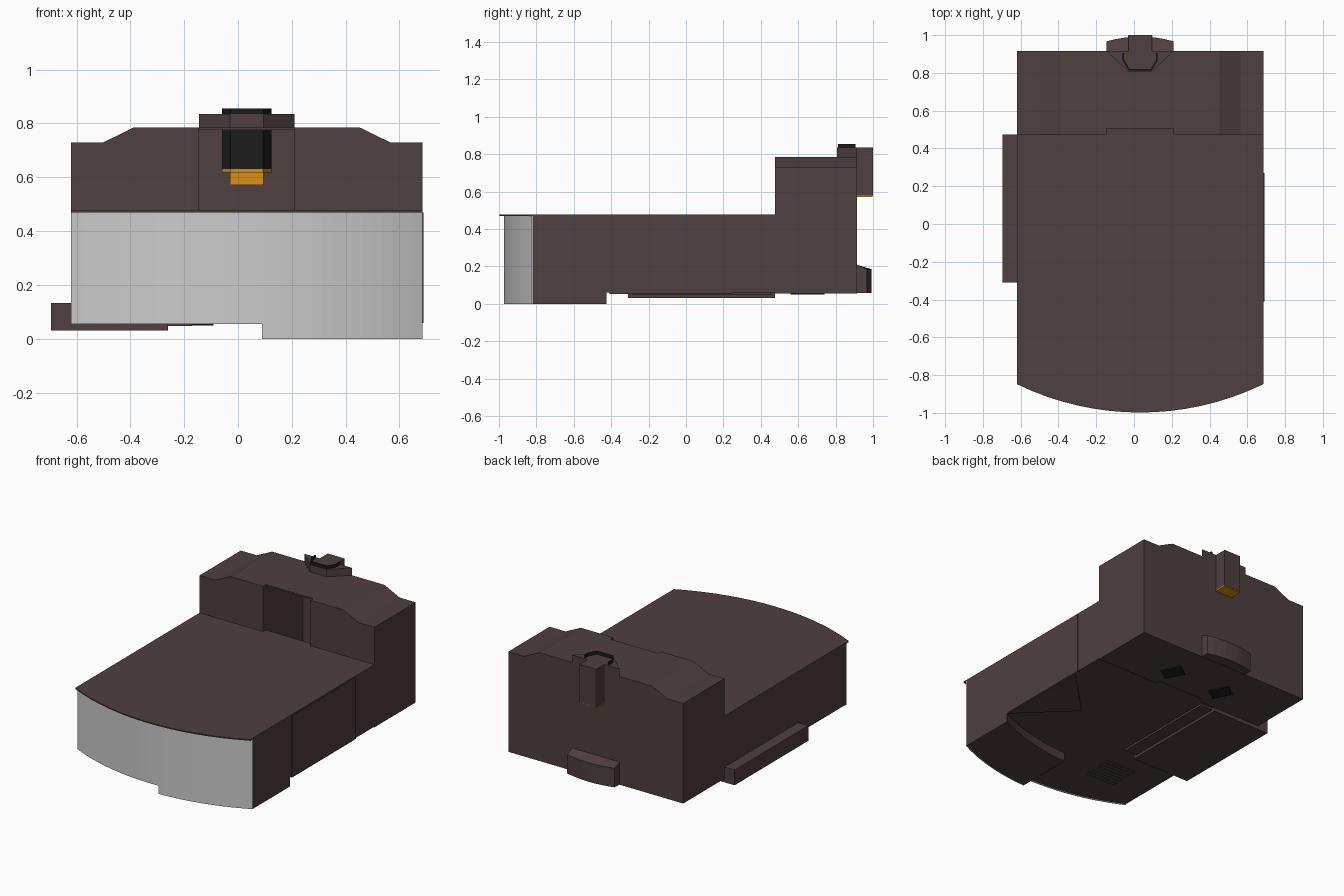
import bpy, bmesh, math
from mathutils import Vector

if "Cube" in bpy.data.objects:
    bpy.data.objects.remove(bpy.data.objects["Cube"])

CX, HW = 0.0325, 0.6525          # body centre line and half width
XL, XR = CX - HW, CX + HW


def material(name, rgb):
    m = bpy.data.materials.new(name)
    m.diffuse_color = (*rgb, 1)
    m.use_nodes = True
    m.node_tree.nodes["Principled BSDF"].inputs["Base Color"].default_value = m.diffuse_color
    return m


BROWN = material("dark_brown", (0.08, 0.05, 0.05))
BLACK = material("black", (0.012, 0.012, 0.012))
ORANGE = material("orange", (0.70, 0.28, 0.01))


def prism(name, pts, lo, hi, mat=BROWN, axis='z', edit=None):
    """Extrude a closed outline (xy for axis z, xz for axis y)."""
    bm = bmesh.new()
    place = (lambda p, d: (p[0], p[1], d)) if axis == 'z' else (lambda p, d: (p[0], d, p[1]))
    a = [bm.verts.new(place(p, lo)) for p in pts]
    b = [bm.verts.new(place(p, hi)) for p in pts]
    bm.faces.new(a)
    bm.faces.new(b)
    n = len(pts)
    for i in range(n):
        j = (i + 1) % n
        bm.faces.new((a[i], a[j], b[j], b[i]))
    if edit:
        for v in bm.verts:
            edit(v)
    bmesh.ops.recalc_face_normals(bm, faces=bm.faces)
    me = bpy.data.meshes.new(name)
    bm.to_mesh(me)
    bm.free()
    if mat:
        me.materials.append(mat)
    ob = bpy.data.objects.new(name, me)
    bpy.context.collection.objects.link(ob)
    return ob


def box(name, x0, x1, y0, y1, z0, z1, mat=BROWN):
    return prism(name, [(x0, y0), (x1, y0), (x1, y1), (x0, y1)], z0, z1, mat)


def arc(x0, x1, mid_y, n=16):
    """Points on the bowed front curve, foremost at mid_y on the centre line."""
    r = 1.494
    xs = [x0 + (x1 - x0) * i / n for i in range(n + 1)]
    return [(x, mid_y + r - math.sqrt(r * r - (x - CX) ** 2)) for x in xs]


# Main tray body with bowed front, and its thin overhanging top
tab = [(XR, 0.475), (0.21, 0.475), (0.21, 0.505), (-0.145, 0.505), (-0.145, 0.475), (XL, 0.475)]
prism("tray_body", arc(XL, XR, -0.968) + tab, 0.06, 0.471)
prism("tray_top", arc(XL, XR, -0.998) + tab, 0.470, 0.478)

# Grey front panel, taller on the right where it covers the foot
prism("front_panel_left", arc(XL, 0.09, -0.974) + arc(XL, 0.09, -0.967)[::-1], 0.055, 0.470, None)
prism("front_panel_right", arc(0.09, XR, -0.974) + arc(0.09, XR, -0.967)[::-1], 0.0, 0.470, None)
prism("front_foot", arc(0.09, XR, -0.967) + arc(0.09, XR, -0.575)[::-1], 0.0, 0.06)

# Rear block: two stepped shoulders around an open shaft
for side, s in (("left", -1), ("right", 1)):
    prof = [(0.1775, 0.055), (HW, 0.055), (HW, 0.73), (0.5325, 0.73), (0.42, 0.785), (0.1775, 0.785)]
    prism("rear_shoulder_" + side, [(CX + s * x, z) for x, z in prof], 0.475, 0.915, axis='y')
box("shaft_lid", -0.145, 0.21, 0.505, 0.915, 0.775, 0.785)
box("shaft_back", -0.145, 0.21, 0.90, 0.915, 0.055, 0.785)
box("shaft_floor", -0.145, 0.21, 0.505, 0.90, 0.055, 0.075)

# Latch on the rear block: cap plate, rear column, black liner, orange inlay
prism("latch_plate", [(-0.145, 0.915), (-0.03, 0.808), (0.095, 0.808), (0.21, 0.915)], 0.785, 0.835)
box("latch_column", -0.03, 0.095, 0.91, 1.0, 0.578, 0.835)
box("latch_column_base", -0.032, 0.097, 0.91, 0.998, 0.572, 0.58, ORANGE)
outer = [(-0.06, 0.905), (-0.06, 0.865), (-0.028, 0.812), (0.093, 0.812), (0.125, 0.865), (0.125, 0.905)]
inner = [(-0.052, 0.905), (-0.052, 0.867), (-0.024, 0.820), (0.089, 0.820), (0.117, 0.867), (0.117, 0.905)]
prism("latch_liner", outer + inner[::-1], 0.63, 0.855, BLACK)
prism("latch_liner_rim", outer, 0.618, 0.63, ORANGE)
box("latch_inlay", -0.03, 0.095, 0.875, 0.902, 0.572, 0.618, ORANGE)


# Rounded bump low on the back, its top sloping outward
def slope_top(v):
    if v.co.z > 0.1 and v.co.y < 0.92:
        v.co.z = 0.21


bump = [(CX + 0.1775 * t / 4, 0.992 - 0.025 * (t / 4) ** 2) for t in range(-4, 5)]
prism("rear_bump", [(-0.145, 0.91)] + bump + [(0.21, 0.91)], 0.057, 0.185, edit=slope_top)

# Left side rail and the plate it carries underneath
box("side_rail", -0.695, XL + 0.01, -0.31, 0.475, 0.03, 0.133)
box("under_plate", XL, -0.26, -0.31, 0.475, 0.03, 0.062)
box("under_plate_edge", -0.26, -0.17, -0.29, 0.455, 0.047, 0.062)

# Slim right side skin and triangular underside plate
box("side_skin", XR - 0.01, 0.690, -0.41, 0.27, 0.058, 0.470)
prism("under_triangle", [(XR, -0.41), (XR, 0.245), (0.355, -0.09)], 0.052, 0.062)

# Two turned pads under the rear block
for i, x in enumerate((0.227, -0.165)):
    u, w = Vector((-0.032, 0.06)), Vector((0.042, 0.03))
    c = Vector((x, 0.65))
    prism(f"rear_pad_{i + 1}", [c - u - w, c + u - w, c + u + w, c - u + w], 0.049, 0.06, BLACK)

# Vent ribs under the front left
for i in range(4):
    y = -0.68 + 0.06 * i
    box(f"vent_rib_{i + 1}", -0.40, -0.18, y, y + 0.03, 0.055, 0.062)
